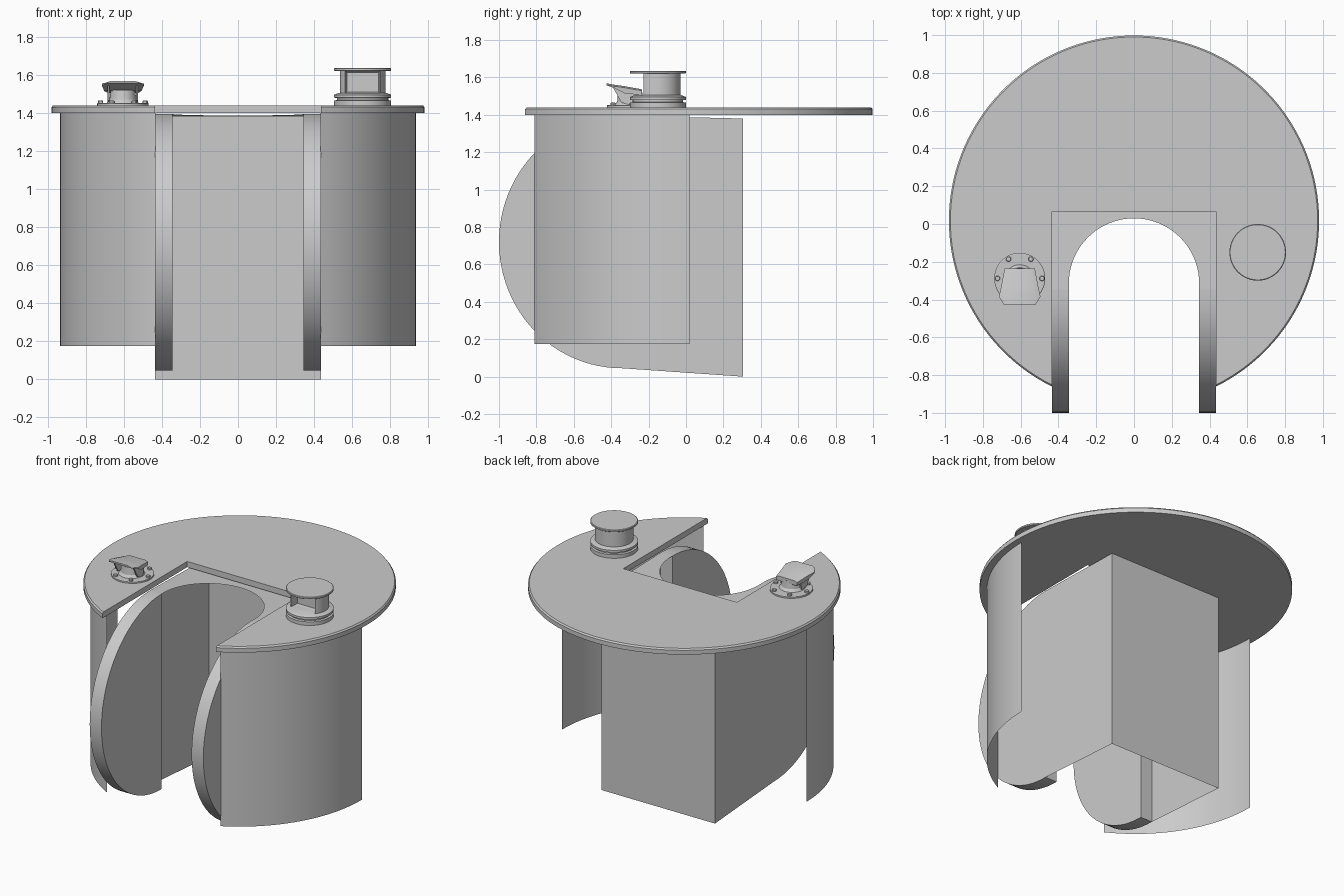
import bpy, bmesh
from math import sin, cos, pi, radians, atan2, sqrt

if "Cube" in bpy.data.objects:
    bpy.data.objects.remove(bpy.data.objects["Cube"])


def finish(name, bm):
    bmesh.ops.recalc_face_normals(bm, faces=bm.faces)
    me = bpy.data.meshes.new(name)
    bm.to_mesh(me)
    bm.free()
    ob = bpy.data.objects.new(name, me)
    bpy.context.collection.objects.link(ob)
    me.shade_smooth()
    me.set_sharp_from_angle(angle=radians(30))
    return ob


def loft(name, loops, closed=True, cap=True):
    """Skin matching loops of 3D points, optionally capping both ends."""
    bm = bmesh.new()
    rings = [[bm.verts.new(p) for p in loop] for loop in loops]
    n = len(rings[0])
    for a, b in zip(rings, rings[1:]):
        for i in range(n if closed else n - 1):
            j = (i + 1) % n
            bm.faces.new((a[i], a[j], b[j], b[i]))
    if cap:
        bm.faces.new(rings[0])
        bm.faces.new(rings[-1])
    return finish(name, bm)


def arc(cx, cy, r, a0, a1, n):
    return [(cx + r * cos(a0 + (a1 - a0) * i / n), cy + r * sin(a0 + (a1 - a0) * i / n))
            for i in range(n + 1)]


def at_z(pts, z):
    return [(x, y, z) for x, y in pts]


def turned(name, cx, cy, profile, n=48):
    """Solid of revolution from (radius, z) pairs."""
    return loft(name, [at_z(arc(cx, cy, r, 0, 2 * pi, n)[:-1], z) for r, z in profile])


W, WI, CY = 0.435, 0.345, 0.018          # notch half width, inner half width, disc centre y


# Round top plate with rectangular notch and chamfered rim
def plate_outline(r):
    a = atan2(-sqrt(r * r - W * W), W)
    return arc(0, CY, r, a, pi - a, 120) + [(-W, 0.065), (W, 0.065)]


loft("top_plate", [at_z(plate_outline(0.98), 1.40), at_z(plate_outline(0.98), 1.43),
                   at_z(plate_outline(0.972), 1.44)])

# Curved outer skirts and thick rounded side arms
arm = arc(-0.345, 0.72, 0.675, pi / 2, 1.5 * pi, 48)
arm = [(-0.345 + (y + 0.345) * 0.655 / 0.675, z) for y, z in arm]
for s, side in ((1, "right"), (-1, "left")):
    sk = [(s * x, y) for x, y in arc(0, CY, 0.935, 0, -radians(62.3), 32)]
    loft(side + "_skirt", [at_z(sk, 0.175), at_z(sk, 1.40)], closed=False, cap=False)
    loft(side + "_arm", [[(s * x, y, z) for y, z in arm] for x in (WI, W)])

# Open-bottomed housing: side walls, back wall and cover with a round cut-out
bm = bmesh.new()
yf, yb = -0.345, 0.305
ztop = lambda y: 1.395 - 0.015 * (y - yf) / (yb - yf)
for s in (1, -1):
    bm.faces.new([bm.verts.new(p) for p in ((s * W, yf, 0.045), (s * W, yb, 0),
                                            (s * W, yb, 1.38), (s * W, yf, 1.395))])
bm.faces.new([bm.verts.new(p) for p in ((W, yb, 0), (-W, yb, 0), (-W, yb, 1.38), (W, yb, 1.38))])
cut = arc(0, -0.315, WI, 0, pi, 40)
cover = [(WI, yf)] + cut + [(-WI, yf), (-W, yf), (-W, yb), (W, yb), (W, yf)]
bm.faces.new([bm.verts.new((x, y, ztop(y))) for x, y in cover])
bmesh.ops.remove_doubles(bm, verts=bm.verts, dist=1e-4)
finish("housing", bm)

# Right vent: stepped base, drum with a front window, round cap
vx, vy = 0.655, -0.15
turned("vent_base", vx, vy, [(0.15, 1.435), (0.15, 1.465), (0.135, 1.467), (0.135, 1.478),
                             (0.15, 1.48), (0.15, 1.495), (0.125, 1.505)])
turned("vent_cap", vx, vy, [(0.146, 1.62), (0.15, 1.623), (0.15, 1.632), (0.146, 1.635)])
a = radians(40)
ring = arc(vx, vy, 0.12, -a, pi + a, 40)
drum = loft("vent_drum", [at_z(ring, 1.50), at_z(ring, 1.622)])
bm = bmesh.new()
bm.from_mesh(drum.data)
front = [min((f for f in bm.faces if abs(f.normal.z) < 0.5), key=lambda f: f.calc_center_median().y)]
bmesh.ops.inset_region(bm, faces=front, thickness=0.012)
bmesh.ops.translate(bm, verts=front[0].verts, vec=(0, 0.06, 0))
bm.to_mesh(drum.data)
bm.free()
drum.data.set_sharp_from_angle(angle=radians(30))

# Left vent: bolted flange, neck and forward-facing hood
hx, hy = -0.605, -0.288
turned("hood_flange", hx, hy, [(0.135, 1.435), (0.135, 1.45), (0.13, 1.453)])
for i in range(6):
    t = i * pi / 3
    turned("flange_bolt", hx + 0.118 * cos(t), hy + 0.118 * sin(t),
           [(0.014, 1.45), (0.014, 1.462), (0.011, 1.465)], 12)
turned("hood_neck", hx, hy - 0.01, [(0.085, 1.45), (0.07, 1.47), (0.065, 1.52)], 32)


def hood_loop(y, w, z0, z1):
    return [(hx - w, y, z0), (hx + w, y, z0), (hx + w, y, z1),
            (hx + w * 0.75, y, z1 + 0.008), (hx - w * 0.75, y, z1 + 0.008), (hx - w, y, z1)]


loft("hood", [hood_loop(-0.235, 0.08, 1.505, 1.528), hood_loop(-0.33, 0.098, 1.515, 1.545),
              hood_loop(-0.385, 0.11, 1.543, 1.553), hood_loop(-0.425, 0.085, 1.557, 1.56)])
# Side cheeks of the hood mouth
for s in (1, -1):
    cheek = [(-0.29, 1.45), (-0.345, 1.465), (-0.39, 1.545), (-0.27, 1.53)]
    loft("hood_cheek", [[(hx + s * x, y, z) for y, z in cheek] for x in (0.07, 0.08)])
